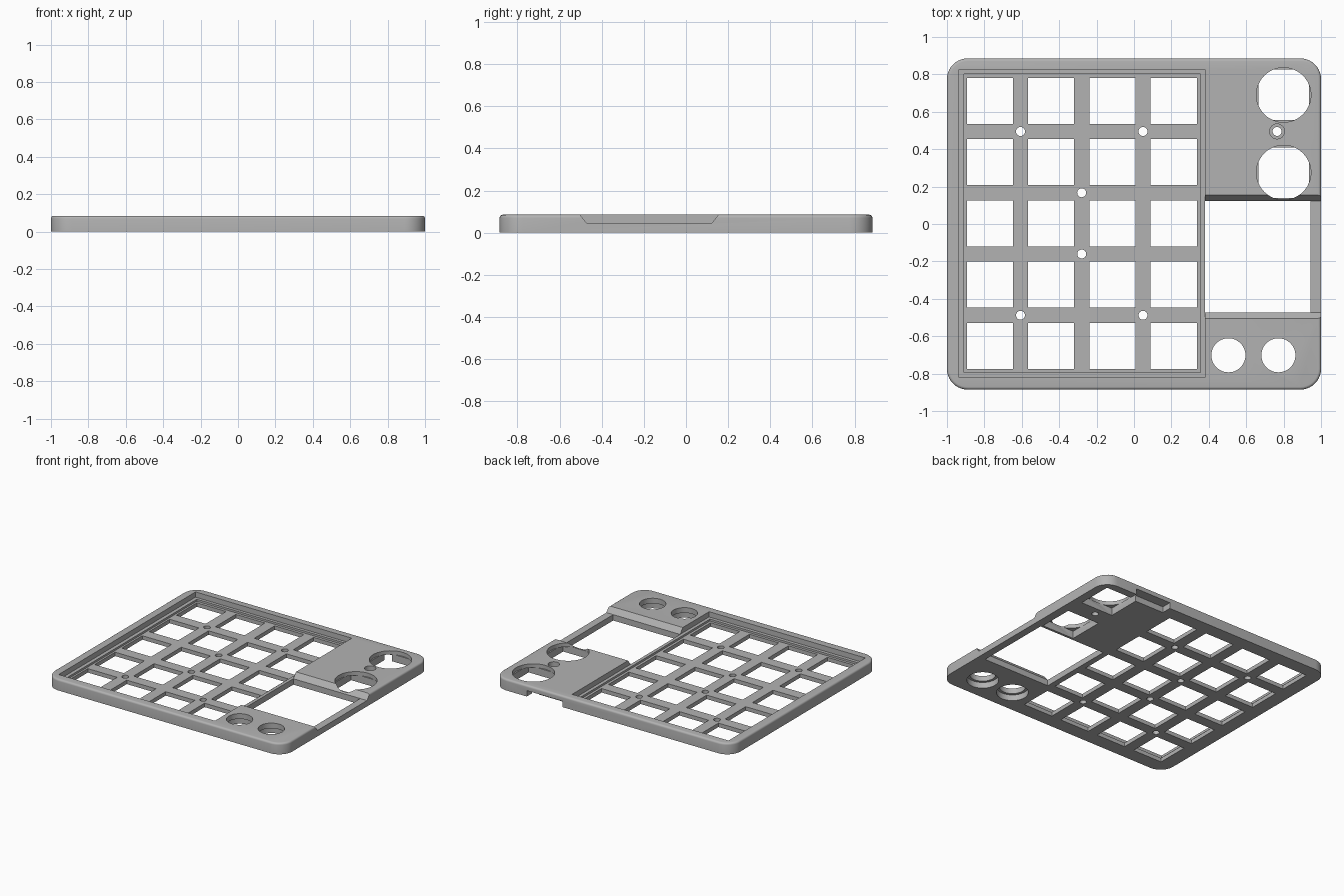
import bpy, bmesh, math
from mathutils import Matrix

if "Cube" in bpy.data.objects:
    bpy.data.objects.remove(bpy.data.objects["Cube"], do_unlink=True)

grey = bpy.data.materials.new("plain_grey")
grey.use_nodes = True
grey.diffuse_color = (0.45, 0.45, 0.45, 1)
grey.node_tree.nodes["Principled BSDF"].inputs["Base Color"].default_value = grey.diffuse_color

TOP, LEDGE, FLOOR = 0.085, 0.045, 0.03


def make(name, bm):
    bmesh.ops.recalc_face_normals(bm, faces=bm.faces)
    mesh = bpy.data.meshes.new(name)
    bm.to_mesh(mesh)
    bm.free()
    ob = bpy.data.objects.new(name, mesh)
    bpy.context.collection.objects.link(ob)
    mesh.materials.append(grey)
    return ob


def box_bm(x0, x1, y0, y1, z0, z1):
    bm = bmesh.new()
    bmesh.ops.create_cube(bm, size=1)
    mat = Matrix.Translation(((x0 + x1) / 2, (y0 + y1) / 2, (z0 + z1) / 2))
    bm.transform(mat @ Matrix.Diagonal((x1 - x0, y1 - y0, z1 - z0, 1)))
    return bm


# Case with rounded corners and a softened top rim
bm = box_bm(-1, 1, -0.885, 0.885, 0, TOP)
upright = [e for e in bm.edges if abs(e.verts[0].co.z - e.verts[1].co.z) > 0.01]
bmesh.ops.bevel(bm, geom=upright, offset=0.11, segments=10, profile=0.5, affect='EDGES')
rim = [e for e in bm.edges if all(v.co.z > TOP - 0.001 for v in e.verts)]
bmesh.ops.bevel(bm, geom=rim, offset=0.015, segments=4, profile=0.5, affect='EDGES')
case = make("keypad_case", bm)


def cut(bm):
    cutter = make("cutter", bm)
    cutter.hide_render = True
    mod = case.modifiers.new("cut", 'BOOLEAN')
    mod.operation, mod.solver, mod.object = 'DIFFERENCE', 'EXACT', cutter
    bpy.context.view_layer.objects.active = case
    bpy.ops.object.modifier_apply(modifier=mod.name)
    bpy.data.objects.remove(cutter, do_unlink=True)


def cut_box(*bounds):
    cut(box_bm(*bounds))


def cut_round(x, y, r, z0=-0.1, z1=0.2, r_top=None, sides=48):
    bm = bmesh.new()
    bmesh.ops.create_cone(bm, cap_ends=True, segments=sides, radius1=r,
                          radius2=r_top or r, depth=z1 - z0)
    bm.transform(Matrix.Translation((x, y, (z0 + z1) / 2)))
    cut(bm)


# Stepped well for the keys
cut_box(-0.935, 0.38, -0.82, 0.825, LEDGE, 0.2)
cut_box(-0.908, 0.355, -0.795, 0.802, FLOOR, 0.2)

# Screen channel with sloping ends, then the screen window
bm = bmesh.new()
low, high, rise = -0.472, 0.122, 0.2 - LEDGE
run = 0.8 * rise
section = [(low, LEDGE), (high, LEDGE), (high + run, 0.2), (low - run, 0.2)]
face = bm.faces.new([bm.verts.new((0.37, y, z)) for y, z in section])
ext = bmesh.ops.extrude_face_region(bm, geom=[face])
bmesh.ops.translate(bm, vec=(0.8, 0, 0),
                    verts=[v for v in ext["geom"] if isinstance(v, bmesh.types.BMVert)])
cut(bm)
cut_box(0.38, 0.943, low, high, -0.1, 0.06)

# Key openings
pitch, half = 0.3275, 0.123
for col in range(4):
    for row in range(5):
        x, y = -0.77 + col * pitch, 0.003 + (row - 2) * pitch
        cut_box(x - half, x + half, y - half, y + half, -0.1, 0.1)

# Screw holes in the key plate
for col, row in ((0, 0), (2, 0), (1, 1), (1, 2), (0, 3), (2, 3)):
    cut_round(-0.607 + col * pitch, -0.488 + row * pitch, 0.024, sides=24)

# Knob openings: round on top, square pockets underneath
for y in (0.69, 0.275):
    cut_round(0.8, y, 0.146, z0=0.055)
    cut_box(0.665, 0.935, y - 0.135, y + 0.135, -0.1, 0.056)

# Countersunk screw hole between the knobs
cut_round(0.765, 0.495, 0.024, sides=24)
cut_round(0.765, 0.495, 0.04, z0=0.05, sides=24)

# Button openings with wider bores underneath
for x in (0.505, 0.772):
    cut_round(x, -0.702, 0.091)
    cut_round(x, -0.702, 0.11, z1=0.045)

# Cable notch under the back edge
cut_box(0.42, 0.72, 0.81, 1.0, -0.1, 0.045)

bpy.ops.object.select_all(action='DESELECT')
case.select_set(True)
bpy.context.view_layer.objects.active = case
bpy.ops.object.shade_smooth_by_angle(angle=math.radians(30))
